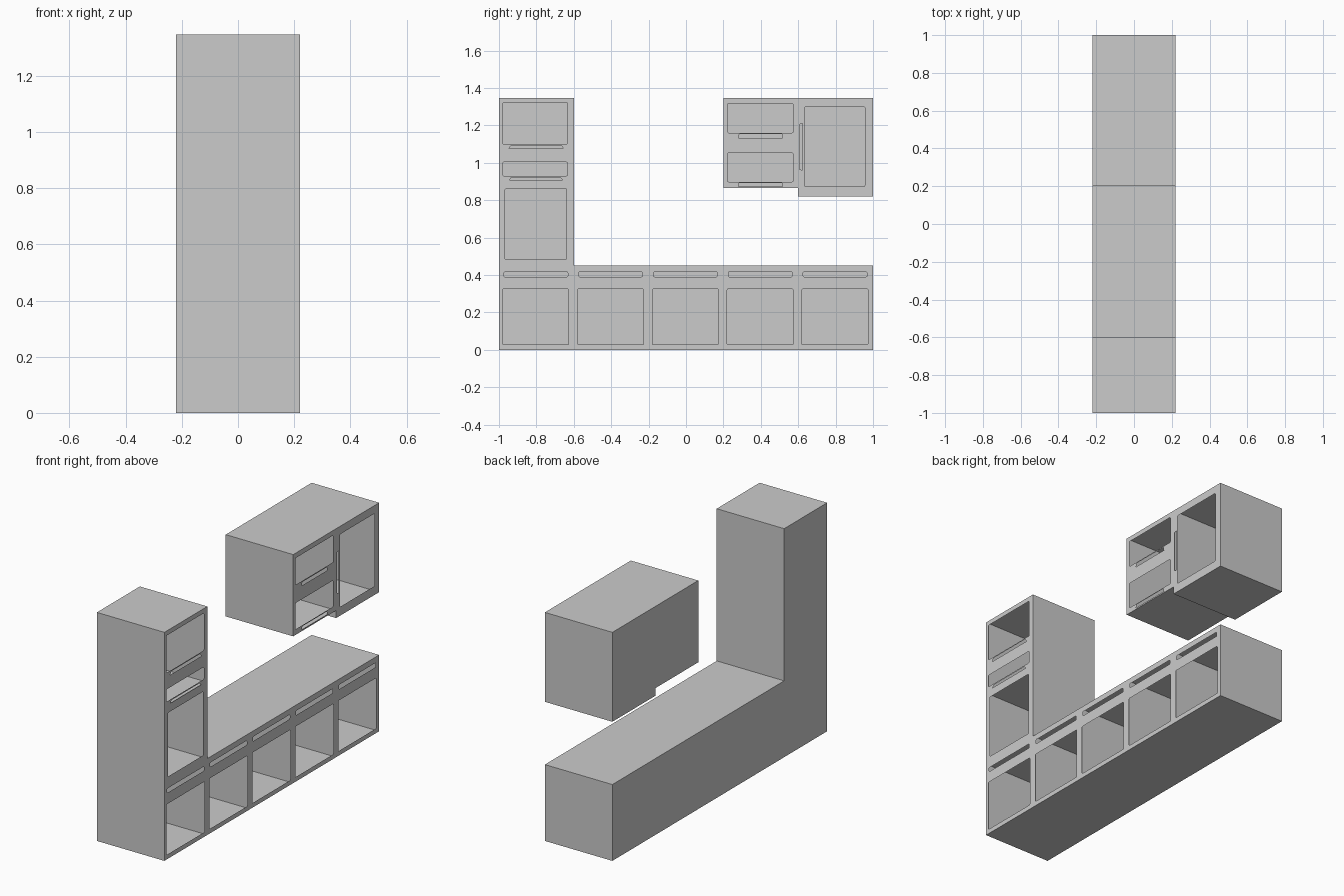
import bpy, bmesh, math
from mathutils import Matrix, Vector

if "Cube" in bpy.data.objects:
    bpy.data.objects.remove(bpy.data.objects["Cube"])

DEPTH = 0.44
FRONT = DEPTH / 2


def rounded(y0, y1, z0, z1, r=0.006):
    """Opening outline with slightly softened corners."""
    pts = []
    corners = [(y1 - r, z1 - r, 0), (y0 + r, z1 - r, 90),
               (y0 + r, z0 + r, 180), (y1 - r, z0 + r, 270)]
    for cy, cz, start in corners:
        for k in range(3):
            a = math.radians(start + 45 * k)
            pts.append((cy + r * math.cos(a), cz + r * math.sin(a)))
    return pts


def slot(y0, y1, z0, z1, t=0.012):
    """Tapered horizontal grip, wider at the bottom."""
    return [(y0, z0), (y1, z0), (y1 - t, z1), (y0 + t, z1)]


def cabinet(name, y0, y1, z0, z1, openings):
    """Hollow carcass whose +x face is a thin panel with openings cut in it."""
    bm = bmesh.new()
    size = Matrix.Diagonal((DEPTH, y1 - y0, z1 - z0, 1))
    centre = Matrix.Translation((0, (y0 + y1) / 2, (z0 + z1) / 2))
    bmesh.ops.create_cube(bm, size=1, matrix=centre @ size)
    bm.normal_update()
    panel = [f for f in bm.faces if f.normal.x > 0.9]
    rim = list(panel[0].edges)
    bmesh.ops.delete(bm, geom=panel, context='FACES_ONLY')
    for loop in openings:
        vs = [bm.verts.new((FRONT, y, z)) for y, z in loop]
        rim += [bm.edges.new((vs[i - 1], vs[i])) for i in range(len(vs))]
    res = bmesh.ops.triangle_fill(bm, edges=rim, use_beauty=True,
                                  normal=Vector((1, 0, 0)))
    bm.normal_update()
    for f in res['geom']:
        if isinstance(f, bmesh.types.BMFace) and f.normal.x < 0:
            f.normal_flip()
    mesh = bpy.data.meshes.new(name)
    bm.to_mesh(mesh)
    bm.free()
    obj = bpy.data.objects.new(name, mesh)
    bpy.context.collection.objects.link(obj)
    return obj


# Row of five base units, each with a door opening and a grip slot
for i in range(5):
    y = -1 + 0.4 * i
    cabinet(f"base_unit_{i + 1}", y, y + 0.4, 0, 0.45, [
        rounded(y + 0.02, y + 0.373, 0.027, 0.325),
        rounded(y + 0.026, y + 0.368, 0.39, 0.416)])

# Tall tower: oven housing, then a two-drawer unit on top
cabinet("tower_middle", -1, -0.6, 0.45, 0.90,
        [rounded(-0.968, -0.638, 0.484, 0.86)])
cabinet("tower_top", -1, -0.6, 0.90, 1.347, [
    rounded(-0.98, -0.633, 1.10, 1.32),
    slot(-0.947, -0.655, 1.075, 1.093),
    rounded(-0.98, -0.633, 0.93, 1.003),
    slot(-0.945, -0.66, 0.908, 0.922)])

# Wall cabinet: two flap openings beside a taller door
cabinet("wall_flap_unit", 0.2, 0.6, 0.865, 1.347, [
    rounded(0.222, 0.572, 1.16, 1.318),
    slot(0.28, 0.517, 1.133, 1.153, 0.005),
    rounded(0.222, 0.572, 0.898, 1.053),
    slot(0.28, 0.517, 0.873, 0.892, 0.005)])
cabinet("wall_door_unit", 0.6, 1, 0.82, 1.347, [
    rounded(0.634, 0.956, 0.872, 1.30),
    [(0.608, 0.965), (0.624, 0.96), (0.624, 1.21), (0.608, 1.205)]])
